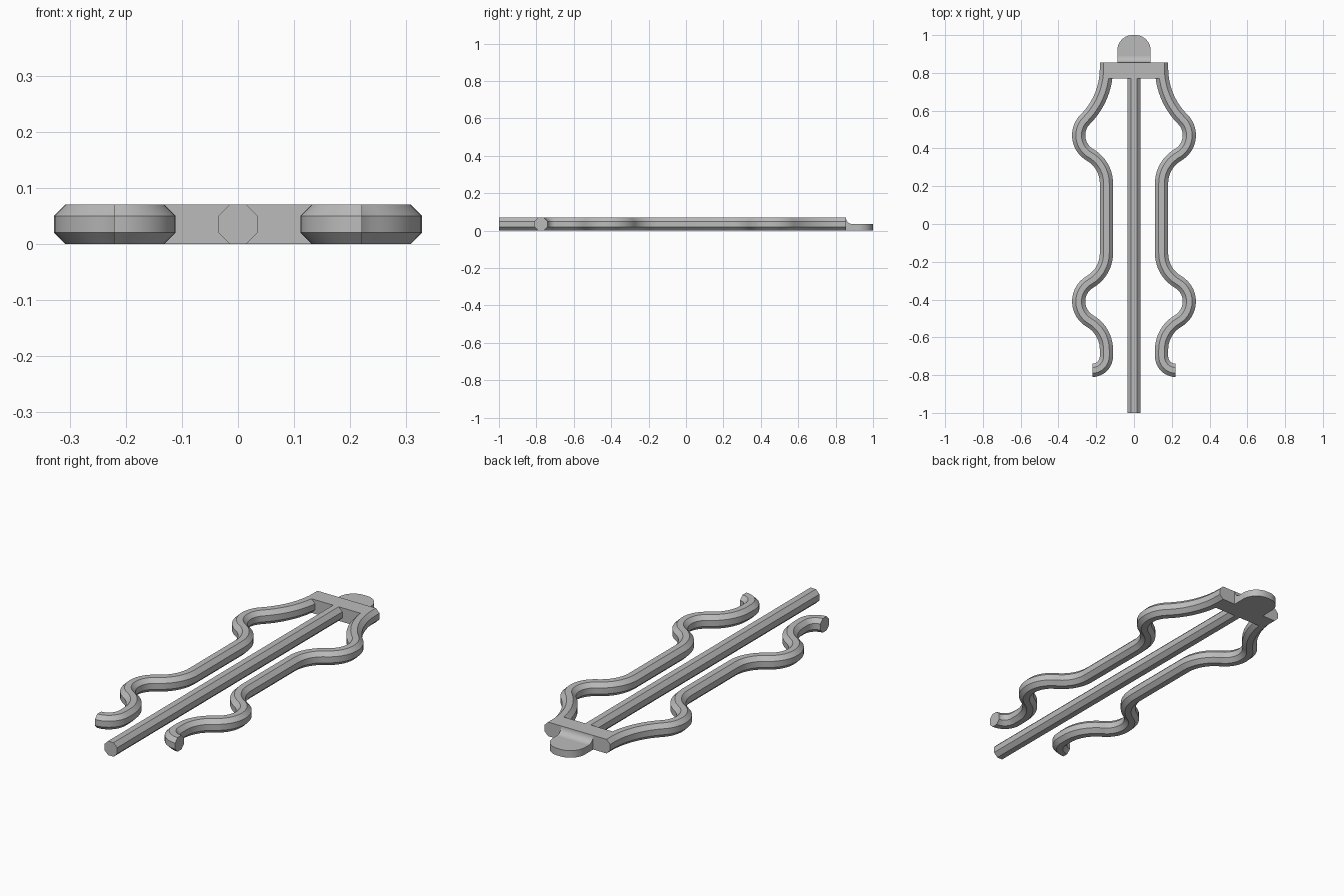
import bpy, bmesh
from math import sin, cos, pi, radians
from mathutils import Vector

cube = bpy.data.objects.get("Cube")
if cube:
    bpy.data.objects.remove(cube)

# One grey material
grey = bpy.data.materials.new("plain grey")
grey.use_nodes = True
grey.diffuse_color = (0.5, 0.5, 0.5, 1)
grey.node_tree.nodes["Principled BSDF"].inputs["Base Color"].default_value = (0.5, 0.5, 0.5, 1)

HALF, CHAMFER = 0.035, 0.02   # wire half thickness and edge chamfer
ARM_X = 0.146                 # arm centre line on straight parts


def finish(name, bm):
    bmesh.ops.recalc_face_normals(bm, faces=bm.faces)
    mesh = bpy.data.meshes.new(name)
    bm.to_mesh(mesh)
    bm.free()
    mesh.materials.append(grey)
    obj = bpy.data.objects.new(name, mesh)
    bpy.context.collection.objects.link(obj)
    bpy.ops.object.select_all(action='DESELECT')
    obj.select_set(True)
    bpy.context.view_layer.objects.active = obj
    bpy.ops.object.shade_smooth_by_angle(angle=radians(25))
    return obj


def sweep(name, path):
    """Octagonal wire along a flat path."""
    a, b = HALF, HALF - CHAMFER
    section = [(a, -b), (a, b), (b, a), (-b, a), (-a, b), (-a, -b), (-b, -a), (b, -a)]
    pts = [Vector((x, y, HALF)) for x, y in path]
    bm = bmesh.new()
    rings = []
    for i, p in enumerate(pts):
        t = (pts[min(i + 1, len(pts) - 1)] - pts[max(i - 1, 0)]).normalized()
        if i == len(pts) - 1:
            t = Vector((round(t.x), round(t.y), 0))   # square end cut
        side = t.cross(Vector((0, 0, 1)))
        rings.append([bm.verts.new(p + side * u + Vector((0, 0, v))) for u, v in section])
    for r, s in zip(rings, rings[1:]):
        for k in range(8):
            bm.faces.new((r[k], r[k - 1], s[k - 1], s[k]))
    bm.faces.new(rings[0])
    bm.faces.new(rings[-1])
    return finish(name, bm)


def extrude(name, outline, depth):
    bm = bmesh.new()
    face = bm.faces.new([bm.verts.new(p) for p in outline])
    moved = bmesh.ops.extrude_face_region(bm, geom=[face])["geom"]
    bmesh.ops.translate(bm, vec=depth, verts=[v for v in moved if isinstance(v, bmesh.types.BMVert)])
    return finish(name, bm)


def arc(cx, cy, r, start, end, n=10):
    angles = [radians(start + (end - start) * i / n) for i in range(n + 1)]
    return [(cx + r * cos(t), cy + r * sin(t)) for t in angles]


# Arm centre line: two outward bulges joined by tangent arcs, hooked tail
R, r, r_top = 0.12, 0.174, 0.38
bulge_x = ARM_X + r * 0.5 - R * 0.5
dy = (R + r) * sin(radians(60))
upper, lower = 0.47, -0.41
top_y = upper + (R + r_top) * sin(radians(45))
path = [(ARM_X, 0.855)]
path += arc(ARM_X + r_top, top_y, r_top, 180, 225)
path += arc(bulge_x, upper, R, 45, -60, 14)[1:]
path += arc(ARM_X + r, upper - dy, r, 120, 180)[1:]
path += arc(ARM_X + r, lower + dy, r, 180, 240)
path += arc(bulge_x, lower, R, 60, -60, 14)[1:]
path += arc(ARM_X + r, lower - dy, r, 120, 180)[1:]
path += arc(ARM_X + 0.075, -0.70, 0.075, 180, 270)

sweep("left_arm", path)
sweep("right_arm", [(-x, y) for x, y in path])
sweep("centre_rod", [(0, 0.8), (0, -1)])

# Crossbar joining the arms and rod
extrude("crossbar", [(-0.16, 0.77, 0), (0.16, 0.77, 0), (0.16, 0.855, 0), (-0.16, 0.855, 0)],
        (0, 0, 2 * HALF))

# Thumb tab with rounded end
tab = [(-0.088, 0.82), (0.088, 0.82)]
tab += arc(0.008, 0.92, 0.08, 0, 90) + arc(-0.008, 0.92, 0.08, 90, 180)
extrude("tab", [(x, y, 0) for x, y in tab], (0, 0, HALF))

# Concave blend from the crossbar down to the tab
blend = [(0.85, 0.03), (0.85, 2 * HALF)] + arc(0.89, 2 * HALF, HALF, 180, 270, 8) + [(0.89, 0.03)]
extrude("tab_blend", [(-0.088, y, z) for y, z in blend], (0.176, 0, 0))
